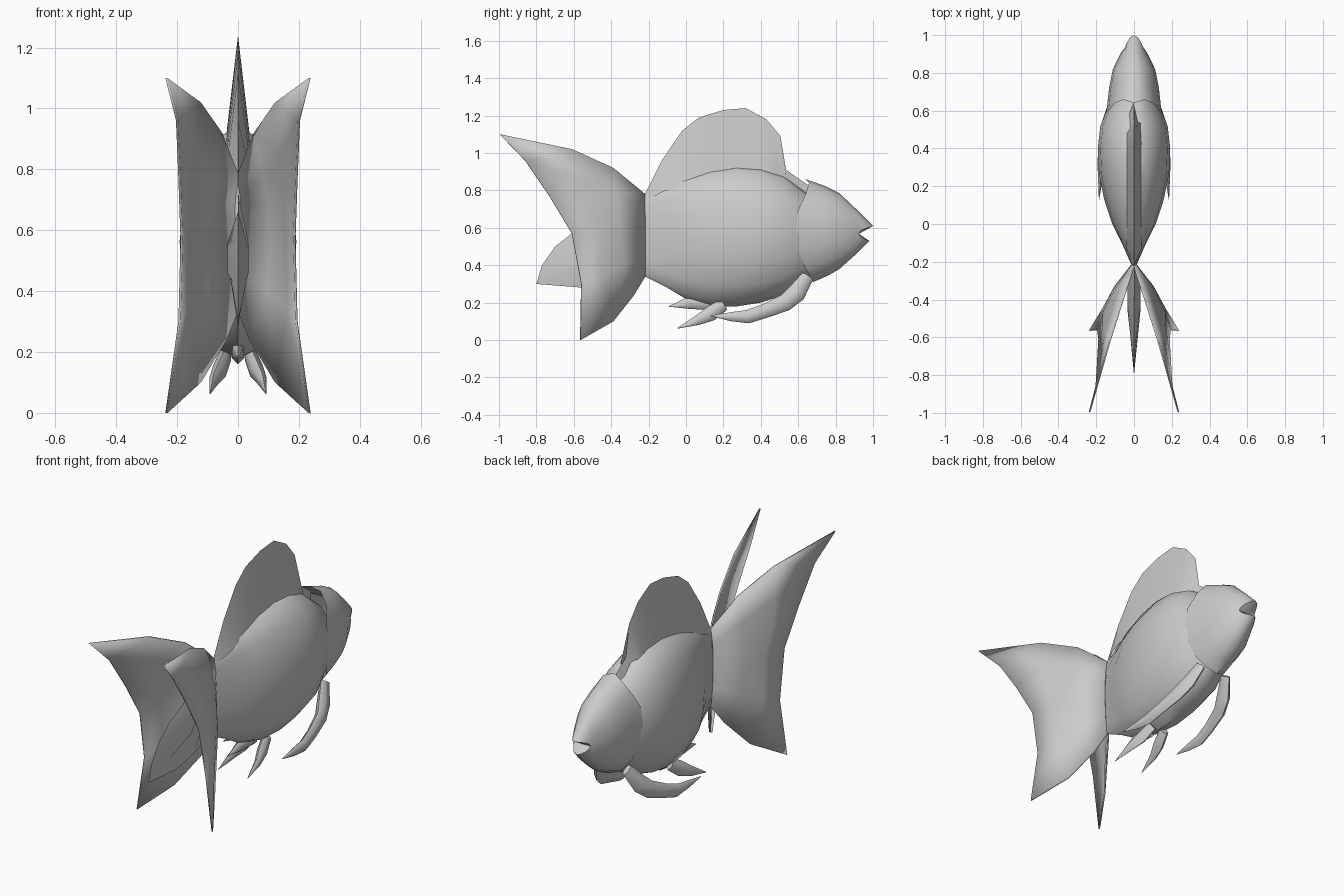
import bpy, bmesh, math
from mathutils import Vector

if "Cube" in bpy.data.objects:
    bpy.data.objects.remove(bpy.data.objects["Cube"])


def finish(name, rows, closed, caps=False, mirror=False, thick=0, angle=40):
    """Skin a list of point rows into one smooth-shaded object."""
    bm = bmesh.new()
    grid = [[bm.verts.new(p) for p in row] for row in rows]
    n = len(grid[0])
    for a, b in zip(grid, grid[1:]):
        for i in range(n if closed else n - 1):
            j = (i + 1) % n
            bm.faces.new((a[i], a[j], b[j], b[i]))
    if caps:
        bm.faces.new(grid[0])
        bm.faces.new(grid[-1])
    bmesh.ops.remove_doubles(bm, verts=bm.verts, dist=0.0005)
    bmesh.ops.recalc_face_normals(bm, faces=bm.faces)
    me = bpy.data.meshes.new(name)
    bm.to_mesh(me)
    bm.free()
    ob = bpy.data.objects.new(name, me)
    bpy.context.collection.objects.link(ob)
    bpy.ops.object.select_all(action='DESELECT')
    ob.select_set(True)
    bpy.context.view_layer.objects.active = ob
    bpy.ops.object.shade_smooth_by_angle(angle=math.radians(angle))
    if thick:
        m = ob.modifiers.new("thickness", 'SOLIDIFY')
        m.thickness, m.offset = thick, 0
    if mirror:
        ob.modifiers.new("mirror", 'MIRROR').use_mirror_merge = False
    return ob


def ring(yt, ym, yb, zt, zb, hw, dip=0, n=16):
    """Elliptic section whose top, middle and bottom may lie at different y."""
    pts = []
    for i in range(n):
        a = 2 * math.pi * i / n
        s = math.sin(a)
        y = ym + ((yt if s > 0 else yb) - ym) * s * s
        if 0.6 < s < 0.99:
            y += dip
        pts.append((hw * math.cos(a), y, (zt + zb) / 2 + (zt - zb) / 2 * s))
    return pts


def wedge(name, outline, base, hw):
    """Centre fin: knife edge on the outline, thick along the base line."""
    edge = [(0, y, z) for y, z in outline]
    last = len(base) - 1
    side = [[(s * (0 if i in (0, last) else hw), y, z)
             for i, (y, z) in enumerate(base)] for s in (-1, 1)]
    finish(name, [side[0], edge, side[1]], False)


def limb(name, path, mirror, flat=0.6):
    """Flattened tapering fin along a path of (x, y, z, half width)."""
    c = [Vector(p[:3]) for p in path]
    rows = []
    for i, p in enumerate(path):
        t = (c[min(i + 1, len(c) - 1)] - c[max(i - 1, 0)]).normalized()
        u = t.cross(Vector((1, 0, 0))).normalized()
        v = t.cross(u)
        rows.append([c[i] + p[3] * (u * math.cos(k * math.pi / 3) + flat * v * math.sin(k * math.pi / 3))
                     for k in range(6)])
    finish(name, rows, True, True, mirror, angle=75)


# body: y, bottom, top, half width
body = [(-.22, .34, .78, .012), (-.1, .28, .84, .065), (0, .22, .875, .115), (.13, .18, .915, .158),
        (.27, .18, .935, .186), (.4, .2, .925, .192), (.52, .24, .885, .178), (.6, .29, .82, .145),
        (.69, .36, .75, .1)]
finish("body", [ring(y, y, y, t, b, w) for y, b, t, w in body], True, True)

# head with flared gill edge and open mouth
head = [(.7, .66, .71, .79, .38, .11, .03), (.64, .59, .68, .86, .31, .146, .025), (.74, .72, .76, .825, .345, .132),
        (.82, .82, .82, .785, .38, .112), (.91, .91, .91, .7, .46, .068), (1.0, .925, .98, .61, .53, .052)]
rows = [ring(*h) for h in head]
rows.append([(0, .925, .568)] * 16)
finish("head", rows, True)

# dorsal fin, its foot sunk into the back
wedge("dorsal_fin",
      [(-.22, .78), (-.13, .96), (-.02, 1.12), (.07, 1.19), (.2, 1.23), (.32, 1.24),
       (.43, 1.18), (.505, 1.09), (.535, .91), (.65, .83)],
      [(-.22, .74), (-.13, .79), (-.02, .83), (.07, .86), (.2, .89), (.32, .9),
       (.43, .89), (.48, .86), (.54, .82), (.65, .77)], .04)

# small middle fin between the tail lobes, thickest along its central ridge
wedge("middle_tail_fin",
      [(-.22, .72), (-.42, .66), (-.61, .57), (-.7, .5), (-.77, .4), (-.8, .3), (-.55, .28), (-.4, .31), (-.22, .38)],
      [(-.22, .55), (-.3, .56), (-.4, .54), (-.44, .5), (-.46, .46), (-.44, .5), (-.4, .54), (-.3, .56), (-.22, .55)],
      .034)

# paired tail fins, rows from top to bottom, each from root to trailing edge
tail = [[(0, -.22, .78), (.055, -.39, .92), (.125, -.61, 1.02), (.235, -.995, 1.1)],
        [(.012, -.22, .7), (.085, -.37, .78), (.15, -.58, .86), (.2, -.86, .96)],
        [(.014, -.22, .63), (.105, -.36, .67), (.162, -.54, .72), (.192, -.73, .77)],
        [(.014, -.22, .55), (.11, -.35, .56), (.162, -.47, .57), (.185, -.61, .57)],
        [(.012, -.22, .45), (.1, -.33, .4), (.165, -.45, .34), (.192, -.56, .3)],
        [(0, -.22, .34), (.04, -.28, .24), (.125, -.39, .1), (.235, -.565, 0)]]
finish("tail_fin", tail, False, mirror=True, thick=.008)

# lower fins
limb("pectoral_fin", [(.085, .65, .34, .035), (.12, .59, .25, .05), (.145, .53, .2, .046), (.165, .42, .155, .038),
                      (.175, .33, .125, .036), (.178, .24, .125, .024), (.185, .13, .13, .002)], True)
limb("pelvic_fin", [(.04, .2, .19, .035), (.06, .13, .14, .04), (.08, .06, .105, .026), (.092, -.045, .063, .002)], True)
limb("anal_fin", [(0, .14, .2, .04), (0, .02, .2, .034), (0, -.09, .18, .002)], False)
